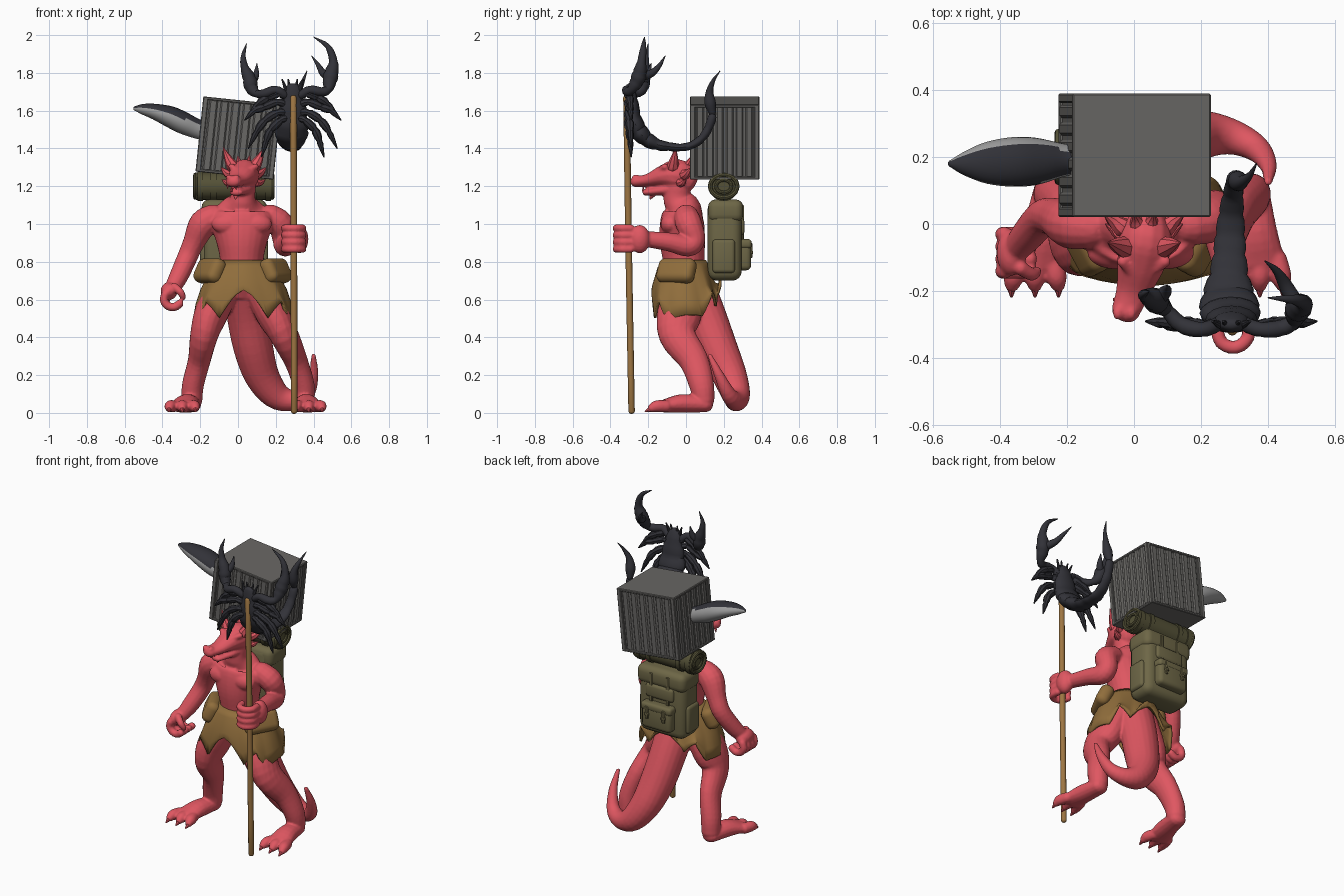
import bpy, bmesh, math
from mathutils import Vector, Matrix

X, Y, Z = Vector((1, 0, 0)), Vector((0, 1, 0)), Vector((0, 0, 1))

def material(name, *rgb):
    m = bpy.data.materials.new(name)
    m.diffuse_color = (*rgb, 1)
    return m

RED = material("red skin", 0.74, 0.095, 0.12)
HIDE = material("ochre hide", 0.28, 0.155, 0.045)
WOOD = material("wood", 0.34, 0.18, 0.055)
CANVAS = material("olive canvas", 0.155, 0.135, 0.062)
MAT = material("dark olive", 0.09, 0.083, 0.038)
BLACK = material("black shell", 0.032, 0.032, 0.04)
GREY = material("crate grey", 0.14, 0.135, 0.128)
PALE = material("pale grey", 0.33, 0.33, 0.33)

def finish(name, bm, *mats, angle=40):
    bmesh.ops.recalc_face_normals(bm, faces=bm.faces[:])
    me = bpy.data.meshes.new(name)
    bm.to_mesh(me)
    bm.free()
    ob = bpy.data.objects.new(name, me)
    bpy.context.collection.objects.link(ob)
    for m in mats:
        me.materials.append(m)
    bpy.ops.object.select_all(action='DESELECT')
    ob.select_set(True)
    bpy.context.view_layer.objects.active = ob
    bpy.ops.object.shade_smooth_by_angle(angle=math.radians(angle))
    return ob

def tube(bm, pts, ref=X, seg=14, sub=4, joint=1.0):
    """Smooth tube through (x, y, z, a, b): a along ref x tangent, b across it; joint pinches the radius."""
    P = [Vector(p if len(p) == 5 else (*p, p[3])) for p in pts]
    P = [2 * P[0] - P[1]] + P + [2 * P[-1] - P[-2]]
    S = []
    for i in range(1, len(P) - 2):
        p0, p1, p2, p3 = P[i - 1:i + 3]
        for k in range(sub + (i == len(P) - 3)):
            t = k / sub
            S.append(0.5 * (2 * p1 + (p2 - p0) * t + (2 * p0 - 5 * p1 + 4 * p2 - p3) * t * t
                            + (3 * p1 - p0 - 3 * p2 + p3) * t ** 3))
    C = [Vector(s[:3]) for s in S]
    rings, n = [], len(S)
    def ring(c, t, a, b):
        u = ref.cross(t).normalized()
        v = t.cross(u)
        rings.append([bm.verts.new(c + u * a * math.cos(q) + v * b * math.sin(q))
                      for q in (2 * math.pi * k / seg for k in range(seg))])
    for i in range(n):
        t = (C[min(i + 1, n - 1)] - C[max(i - 1, 0)]).normalized()
        f = joint if i % sub == 0 else 1
        a, b = max(S[i][3], .002) * f, max(S[i][4], .002) * f
        m = min(a, b)
        if i == 0:
            for o, s in ((.75, .3), (.5, .75)):
                ring(C[i] - t * m * o, t, a * s, b * s)
        ring(C[i], t, a, b)
        if i == n - 1:
            for o, s in ((.5, .75), (.75, .3)):
                ring(C[i] + t * m * o, t, a * s, b * s)
    for r, q in zip(rings, rings[1:]):
        for k in range(seg):
            bm.faces.new((r[k], r[(k + 1) % seg], q[(k + 1) % seg], q[k]))
    bm.faces.new(rings[0])
    bm.faces.new(rings[-1])

def blob(bm, c, s):
    bmesh.ops.create_uvsphere(bm, u_segments=20, v_segments=12, radius=1,
                              matrix=Matrix.Translation(c) @ Matrix.Diagonal((*s, 1)))

def box(bm, c, s, bevel=0.0, segs=1):
    vs = bmesh.ops.create_cube(bm, size=1, matrix=Matrix.Translation(c) @ Matrix.Diagonal((*s, 1)))["verts"]
    if bevel:
        bmesh.ops.bevel(bm, geom=list({e for v in vs for e in v.link_edges}), offset=bevel,
                        segments=segs, profile=.5, affect='EDGES')

def disc(bm, x, y, z, r, depth, seg=28):
    bmesh.ops.create_cone(bm, cap_ends=True, segments=seg, radius1=r, radius2=r, depth=depth,
                          matrix=Matrix.Translation((x, y, z)) @ Matrix.Rotation(math.pi / 2, 4, 'Y'))

# ---- body: overlapping tubes fused by remeshing
bm = bmesh.new()
tube(bm, [(.02, 0, .66, .13, .1), (.02, -.01, .8, .115, .11), (.02, -.02, .92, .14, .12),
          (.02, -.02, 1.02, .175, .115), (.02, -.015, 1.08, .135, .095), (.025, -.045, 1.13, .07, .075),
          (.03, -.045, 1.2, .065, .07)], Y, 24)
for s in (-1, 1):                                            # chest, brows, nostrils
    blob(bm, (.02 + s * .075, -.085, 1.0), (.085, .05, .055))
    tube(bm, [(.018 + s * .02, -.155, 1.275, .012), (.03 + s * .065, -.11, 1.305, .018)], Y, 8)
    blob(bm, (-.028 + s * .02, -.265, 1.248), (.016, .022, .014))
tube(bm, [(.04, .01, 1.23, .06, .075), (.035, -.05, 1.26, .08, .085), (.02, -.12, 1.255, .072, .058),
          (-.003, -.2, 1.232, .052, .034), (-.028, -.268, 1.224, .042, .03)], Z)          # skull and snout
tube(bm, [(.03, -.05, 1.19, .06, .05), (.015, -.12, 1.178, .052, .028), (-.012, -.215, 1.167, .036, .018)], Z)  # jaw
tube(bm, [(-.12, -.01, 1.045, .065), (-.185, 0, 1.0, .075), (-.235, .02, .9, .058), (-.27, .02, .82, .054),
          (-.315, -.03, .72, .05), (-.348, -.07, .66, .042)])                            # hanging arm
tube(bm, [(.16, 0, 1.045, .065), (.225, .015, 1.0, .07), (.24, .045, .92, .058), (.25, .01, .885, .058),
          (.275, -.09, .905, .05), (.3, -.21, .92, .042)])                               # raised arm
blob(bm, (-.365, -.085, .645), (.045, .07, .047))
blob(bm, (.325, -.245, .92), (.048, .055, .075))
for i in range(4):                                           # fingers of both fists
    tube(bm, [(.295 + .05 * math.cos(q), -.315 + .054 * math.sin(q), .978 - .037 * i, .0205)
              for q in (.5 - k * .95 for k in range(5))], Z, 10, 3)
    tube(bm, [(-.346 + .047 * math.cos(q), -.03 - .037 * i, .605 + .046 * math.sin(q), .0225)
              for q in (2.5 + k * .8 for k in range(5))], Y, 10, 3)
tube(bm, [(-.34, -.13, .67, .022), (-.305, -.15, .64, .02), (-.29, -.14, .61, .016)], Y, 10)
legs = [[(.10, -.01, .7, .1, .09), (.18, -.035, .53, .118, .09), (.245, -.045, .41, .098, .076),
         (.305, .04, .28, .078, .062), (.347, .082, .15, .066, .058), (.35, .095, .06, .056, .056)],
        [(-.06, -.01, .7, .1, .09), (-.14, -.035, .53, .118, .09), (-.18, -.045, .41, .098, .074),
         (-.205, .04, .28, .078, .06), (-.238, .082, .15, .066, .058), (-.245, .095, .06, .056, .056)]]
for leg, fx in zip(legs, (.375, -.295)):
    tube(bm, leg, X, 18)
    hx = leg[-1][0]
    tube(bm, [(hx, .11, .045, .052, .042), ((hx + fx) / 2, -.02, .05, .064, .05), (fx, -.12, .035, .078, .034)], Z)
    for d in (-.06, 0, .06):
        tube(bm, [(fx + d * .8, -.1, .035, .032), (fx + d * 1.05, -.155, .035, .032), (fx + d * 1.15, -.185, .024, .022)])
tube(bm, [(.03, .02, .7, .12), (.05, .1, .52, .11), (.08, .165, .35, .105), (.125, .23, .2, .092),
          (.2, .265, .095, .075), (.29, .26, .065, .054), (.365, .225, .1, .04), (.4, .175, .2, .026),
          (.4, .125, .305, .012)], Y, 20)                     # tail
body = finish("body", bm, RED)
r = body.modifiers.new("fuse", 'REMESH')
r.mode, r.voxel_size, r.use_smooth_shade = 'VOXEL', .007, True
sm = body.modifiers.new("soften", 'SMOOTH')
sm.factor, sm.iterations = .5, 3

# ---- horns, ear fins, chin spike, teeth, toe claws
bm = bmesh.new()
for s in (-1, 1):
    for a, b, w in (((.055, -.07, 1.30), (.108, -.055, 1.405), .034), ((.065, -.01, 1.26), (.12, .03, 1.30), .03),
                    ((.065, -.03, 1.22), (.115, 0, 1.235), .026), ((.02, 0, 1.31), (.03, .03, 1.36), .024)):
        mid = [(p + q) / 2 for p, q in zip(a, b)]
        tube(bm, [(.03 + s * p[0], p[1], p[2] - dz, rr) for p, rr, dz in ((a, w, 0), (mid, w * .65, .008), (b, .002, 0))], Y, 8)
tube(bm, [(-.005, -.17, 1.175, .03), (-.015, -.19, 1.13, .002)], X, 8)
for x, z, dz in ((-.055, 1.205, -.018), (-.01, 1.203, -.018), (-.035, 1.175, .02)):
    tube(bm, [(x, -.225, z, .008), (x, -.228, z + dz, .002)], X, 6)
for fx in (.375, -.295):
    for d in (-.07, 0, .07):
        tube(bm, [(fx + d, -.18, .024, .018), (fx + d, -.215, .008, .005)], X, 8)
finish("horns_and_claws", bm, RED)

# ---- tattered skirt: boxy rings with a torn hem, longest at the sides
bm = bmesh.new()
N, rows = 96, []
for f, a, b, cy, z in ((0, .13, .115, -.01, .81), (.15, .165, .138, -.012, .77), (.55, .225, .165, -.012, .65),
                       (.8, .25, .178, -.006, .56), (1, .262, .182, -.002, .475)):
    row = []
    for k in range(N):
        q = 2 * math.pi * k / N
        c, s = math.cos(q), math.sin(q)
        tri = abs((k % 12) / 6 - 1)
        dz = f ** 3 * (tri * (.045 + .1 * s * s) + .1 * max(0, s) + .03 * max(0, -s))
        w = 1 + .02 * f * math.cos(8 * q) - .2 * dz
        p = 1 - .3 * f                                       # squarer towards the hem
        row.append(bm.verts.new((.03 + a * w * math.copysign(abs(c) ** p, c),
                                 cy + b * w * math.copysign(abs(s) ** p, s), z + dz)))
    rows.append(row)
for r0, r1 in zip(rows, rows[1:]):
    for k in range(N):
        bm.faces.new((r0[k], r0[(k + 1) % N], r1[(k + 1) % N], r1[k]))
skirt = finish("skirt", bm, HIDE, angle=60)
so = skirt.modifiers.new("thick", 'SOLIDIFY')
so.thickness = .014

# hip pads
for s in (-1, 1):
    bm = bmesh.new()
    box(bm, (0, 0, 0), (.085, .215, .135), .038, 5)
    pad = finish("hip_pad", bm, HIDE)
    pad.location = (.025 + s * .175, -.05, .752)
    pad.rotation_euler = (0, -s * .45, s * -.5)

# ---- pole
bm = bmesh.new()
tube(bm, [(.297, -.288, .008, .017), (.296, -.303, .85, .0175), (.293, -.315, 1.67, .0175)], X, 12)
finish("pole", bm, WOOD)

# ---- scorpion: body and tail (a = thickness, b = width)
bm = bmesh.new()
tube(bm, [(.29, -.3, 1.73, .02, .035), (.29, -.29, 1.66, .035, .06), (.29, -.28, 1.57, .042, .082),
          (.285, -.255, 1.5, .048, .092), (.282, -.21, 1.45, .042, .08), (.283, -.15, 1.42, .031, .06),
          (.285, -.09, 1.41, .024, .05), (.287, -.03, 1.405, .021, .045), (.29, .03, 1.417, .021, .038),
          (.295, .085, 1.455, .022, .032), (.3, .12, 1.51, .023, .028), (.305, .14, 1.57, .024, .028)], X, 16, 4, .9)
tube(bm, [(.305, .14, 1.585, .018), (.31, .128, 1.64, .03), (.32, .125, 1.7, .02), (.345, .145, 1.76, .01),
          (.365, .18, 1.81, .002)], X, 12)
finish("scorpion_body", bm, BLACK)

# scorpion walking legs
bm = bmesh.new()
for s in (-1, 1):
    for z0, kx, kz, tx, tz in ((1.67, .13, 1.67, .235, 1.575), (1.63, .15, 1.62, .255, 1.55),
                               (1.59, .145, 1.55, .235, 1.40), (1.56, .115, 1.5, .165, 1.355)):
        tube(bm, [(.29 + s * .03, -.29, z0, .02), (.29 + s * kx * .55, -.31, (z0 + kz) / 2 + .02, .021),
                  (.29 + s * kx, -.3, kz, .023), (.29 + s * (kx + tx) / 2, -.295, (kz + tz) / 2 + .015, .019),
                  (.29 + s * tx, -.29, tz, .004)], Y, 8, 4, .75)
    for d in (.015, .035):                                   # mouth parts
        tube(bm, [(.29 + s * d, -.3, 1.71, .012), (.29 + s * d * 1.6, -.29, 1.765, .004)], Y, 8)
finish("scorpion_legs", bm, BLACK)

# scorpion claws: arm, palm, two fingers
bm = bmesh.new()
for arm in ([(.25, -.3, 1.68, .022), (.2, -.315, 1.71, .023), (.14, -.3, 1.69, .025), (.1, -.26, 1.69, .022),
             (.072, -.235, 1.72, .036), (.06, -.225, 1.77, .036), (.035, -.215, 1.83, .022), (.028, -.21, 1.89, .013), (.045, -.2, 1.955, .002)],
            [(.33, -.3, 1.68, .022), (.38, -.315, 1.71, .023), (.44, -.31, 1.70, .025), (.475, -.29, 1.71, .024),
             (.485, -.26, 1.755, .038), (.495, -.245, 1.8, .038), (.505, -.235, 1.86, .024), (.475, -.225, 1.94, .015), (.4, -.22, 1.99, .002)]):
    tube(bm, arm, Y, 12, 4, .92)
for finger in ([(.07, -.225, 1.75, .025), (.095, -.2, 1.79, .018), (.1, -.185, 1.85, .002)],
               [(.48, -.235, 1.78, .026), (.45, -.18, 1.8, .02), (.425, -.14, 1.84, .012), (.39, -.11, 1.89, .002)]):
    tube(bm, finger, X, 10)
finish("scorpion_claws", bm, BLACK)

# ---- ribbed crate
bm = bmesh.new()
W, D, H = .415, .368, .4
box(bm, (0, 0, 0), (W - .02, D - .02, H - .02))
for s in (-1, 1):
    box(bm, (0, 0, s * (H / 2 - .008)), (W, D, .016), .004)
    for t in (-1, 1):
        box(bm, (s * (W / 2 - .014), t * (D / 2 - .014), 0), (.028, .028, H - .01), .004)
    for i in range(6):
        f = (i + .5) / 6 - .5
        box(bm, (f * (W - .055), s * (D / 2 - .012), 0), (.044, .02, H - .02), .007)
        box(bm, (s * (W / 2 - .012), f * (D - .055), 0), (.02, .039, H - .02), .007)
crate = finish("crate", bm, GREY, angle=25)
crate.location, crate.rotation_euler = (.002, .205, 1.455), (0, .105, 0)

# leaf-shaped blade sticking out of the crate: dark above, pale below
bm = bmesh.new()
tube(bm, [(-.16, .19, 1.49, .04, .05), (-.22, .19, 1.505, .052, .052), (-.29, .187, 1.535, .07, .058),
          (-.36, .185, 1.568, .074, .056), (-.44, .182, 1.595, .062, .042), (-.505, .18, 1.608, .036, .028),
          (-.545, .18, 1.612, .012, .012)], Z, 24)
bmesh.ops.recalc_face_normals(bm, faces=bm.faces[:])
for f in bm.faces:
    f.material_index = 0 if f.normal.z > .35 and f.normal.y < .6 else 1
finish("leaf_blade", bm, BLACK, PALE)

# ---- backpack
bm = bmesh.new()
box(bm, (-.02, .205, .915), (.33, .18, .43), .05, 4)
box(bm, (-.02, .21, 1.07), (.345, .186, .12), .04, 4)
box(bm, (-.02, .3, .835), (.21, .09, .16), .025, 3)
box(bm, (-.02, .303, .895), (.22, .09, .05), .018, 3)
box(bm, (-.02, .285, .985), (.2, .05, .09), .02, 3)
for s in (-1, 1):
    box(bm, (-.02 + s * .155, .2, .83), (.05, .12, .18), .02, 3)
    box(bm, (-.02 + s * .06, .3, 1.0), (.022, .014, .2), .004)      # straps and buckles
    box(bm, (-.02 + s * .06, .346, .86), (.022, .012, .08), .004)
    box(bm, (-.02 + s * .06, .348, .85), (.032, .014, .02), .004)
finish("backpack", bm, CANVAS)

# ---- bedroll with straps and rolled ends
bm = bmesh.new()
disc(bm, -.022, .2, 1.2, .072, .4)
for x in (-.2, -.13, .085, .16):
    disc(bm, x, .2, 1.2, .079, .03)
for s in (-1, 1):
    for rad, thick in ((.06, .012), (.034, .01)):
        tube(bm, [(-.022 + s * .203, .2 + 1.2 * rad * math.cos(q), 1.2 + rad * math.sin(q), thick)
                  for q in (k * math.pi / 6 for k in range(13))], X, 8, 2)
finish("bedroll", bm, MAT)
